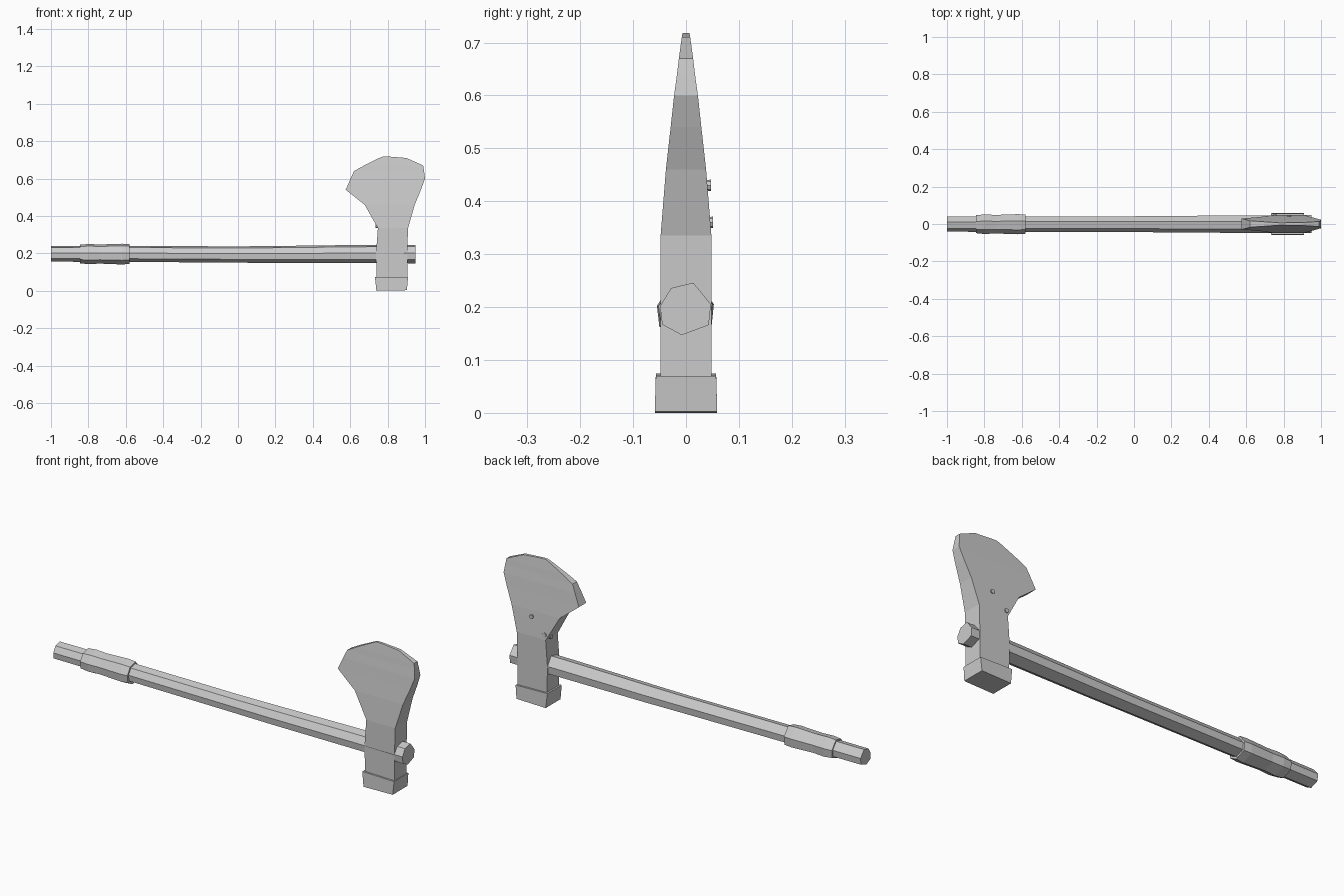
import bpy, bmesh, math
from mathutils import Matrix

if "Cube" in bpy.data.objects:
    bpy.data.objects.remove(bpy.data.objects["Cube"])

steel = bpy.data.materials.new("plain grey")
steel.diffuse_color = (0.6, 0.6, 0.6, 1)
steel.use_nodes = True
steel.node_tree.nodes["Principled BSDF"].inputs["Base Color"].default_value = steel.diffuse_color


def finish(name, bm):
    """Turn a bmesh into a flat-shaded object."""
    bmesh.ops.recalc_face_normals(bm, faces=bm.faces)
    mesh = bpy.data.meshes.new(name)
    bm.to_mesh(mesh)
    bm.free()
    mesh.materials.append(steel)
    obj = bpy.data.objects.new(name, mesh)
    bpy.context.collection.objects.link(obj)
    return obj


def loft(name, rings):
    """Skin equal-length rings of points and cap both ends."""
    bm = bmesh.new()
    rows = [[bm.verts.new(p) for p in ring] for ring in rings]
    n = len(rows[0])
    for a, b in zip(rows, rows[1:]):
        for i in range(n):
            j = (i + 1) % n
            bm.faces.new((a[i], a[j], b[j], b[i]))
    bm.faces.new(rows[0])
    bm.faces.new(rows[-1])
    return finish(name, bm)


# Seven-sided handle section (y, z offset from the handle axis)
SECTION = [(-.028, .036), (-.049, .002), (-.045, -.033), (-.008, -.053),
           (.043, -.034), (.047, .005), (.014, .046)]


def section(x, scale, z=0.2):
    return [(x, y * scale, z + dz * scale) for y, dz in SECTION]


# Handle, slightly slimmer towards the grip end
loft("handle", [section(-1.0, .84), section(-.6, .86), section(0, .88, .197),
                section(.2, .92, .197), section(.65, .98), section(.95, 1.0)])

# Uneven grip wrap
loft("grip_wrap", [section(-.845, 1.0), section(-.80, 1.09), section(-.74, 1.03),
                   section(-.69, 1.07), section(-.62, 1.12), section(-.58, 1.06)])

# Axe head: height, back x, front x, half thickness
HEAD = [(.04, .742, .905, .048), (.20, .738, .905, .048), (.335, .748, .909, .048),
        (.46, .677, .945, .038), (.54, .576, .978, .029), (.60, .602, 1.0, .0225),
        (.64, .62, .995, .017), (.67, .675, .99, .0135), (.71, .755, .90, .008),
        (.718, .775, .80, .0065)]
loft("axe_head", [[(x0, -t, z), (x1, -t, z), (x1, t, z), (x0, t, z)]
                  for z, x0, x1, t in HEAD])

# Hammer block below the head
BLOCK = [(0.0, .74, .903, .059), (.074, .732, .909, .057)]
loft("hammer_block", [[(x0, -t, z), (x1, -t, z + s), (x1, t, z + s), (x0, t, z)]
                      for (z, x0, x1, t), s in zip(BLOCK, (0.003, -.004))])


# Rivets on the rear cheek and the narrow back
def rivet(name, loc, axis):
    bm = bmesh.new()
    bmesh.ops.create_cone(bm, cap_ends=True, segments=8, radius1=.011, radius2=.009,
                          depth=.016,
                          matrix=Matrix.Translation(loc) @ Matrix.Rotation(math.pi / 2, 4, axis))
    finish(name, bm)


rivet("upper_rivet", (.83, .039, .43), 'X')
rivet("lower_rivet", (.755, .043, .36), 'X')
rivet("side_rivet", (.742, .02, .345), 'Y')
